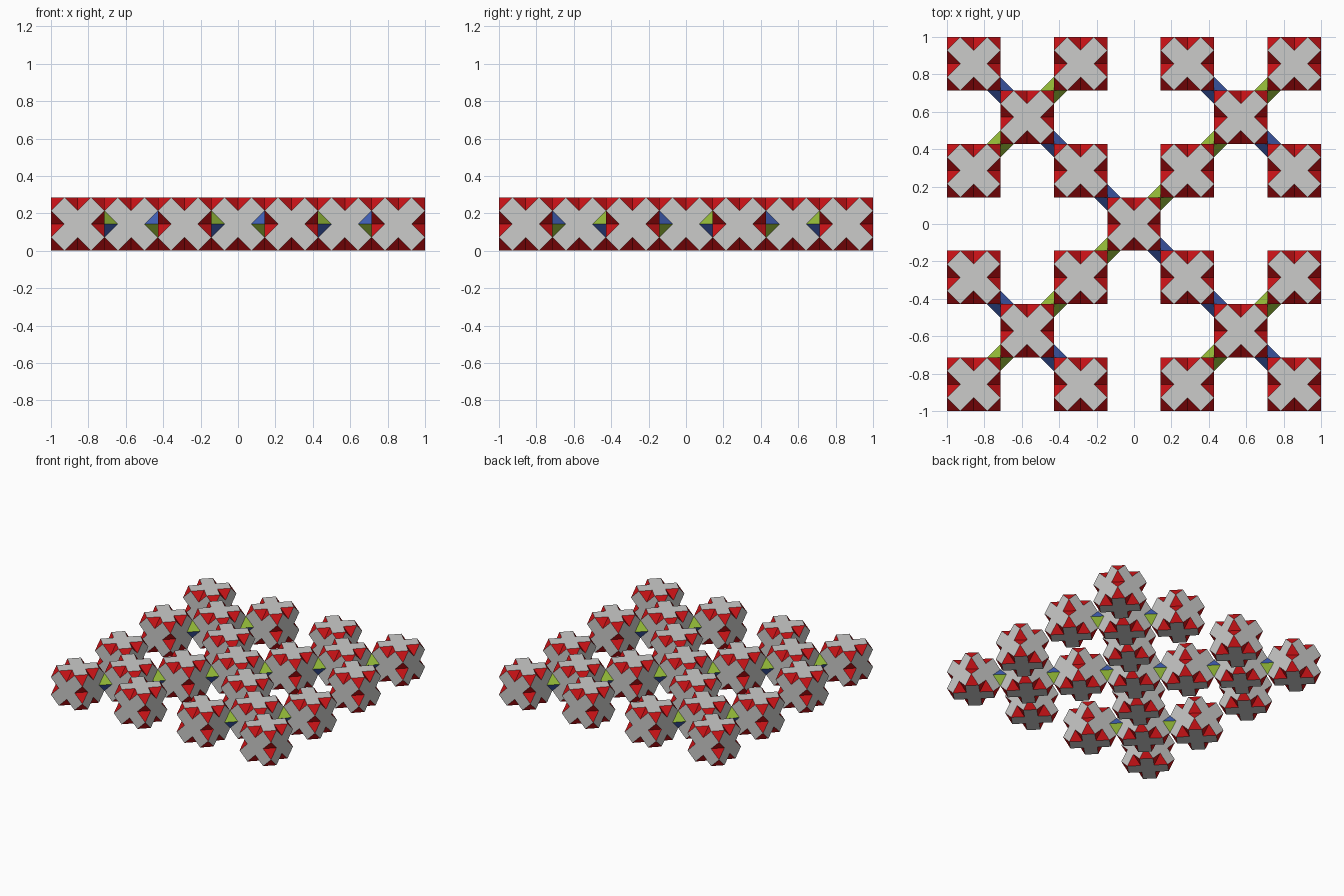
import bpy, bmesh
from itertools import product
from mathutils import Vector

default = bpy.data.objects.get("Cube")
if default:
    bpy.data.objects.remove(default)

SIZE = 2 / 7          # width of one block
U = SIZE / 4          # notch depth and connector radius


def material(name, rgb):
    m = bpy.data.materials.new(name)
    m.use_nodes = True
    m.diffuse_color = (*rgb, 1)
    bsdf = next(n for n in m.node_tree.nodes if n.type == 'BSDF_PRINCIPLED')
    bsdf.inputs["Base Color"].default_value = (*rgb, 1)
    bsdf.inputs["Roughness"].default_value = 0.7
    return m


grey = material("light_grey", (0.60, 0.60, 0.59))
red = material("red", (0.60, 0.006, 0.008))
blue = material("blue", (0.055, 0.12, 0.48))
green = material("green", (0.30, 0.50, 0.04))


def build_mesh(name, polygons, mats, rule):
    """Weld polygons (in units of U) into a closed mesh, colouring faces by rule."""
    bm = bmesh.new()
    for poly in polygons:
        bm.faces.new([bm.verts.new(Vector(p) * U) for p in poly])
    bmesh.ops.remove_doubles(bm, verts=bm.verts, dist=1e-5)
    bmesh.ops.recalc_face_normals(bm, faces=bm.faces)
    for f in bm.faces:
        f.material_index = rule(f)
    mesh = bpy.data.meshes.new(name)
    bm.to_mesh(mesh)
    bm.free()
    for m in mats:
        mesh.materials.append(m)
    return mesh


def turn(p, k):
    """Cycle the axes of a point k times."""
    return p[-k:] + p[:-k] if k else p


# Block: cross-shaped sides, a two-faced notch in each edge, cut corners
CROSS = [(-1, 2), (0, 1), (1, 2), (2, 1), (1, 0), (2, -1),
         (1, -2), (0, -1), (-1, -2), (-2, -1), (-1, 0), (-2, 1)]
polys = []
for k in range(3):
    for a in (-1, 1):
        polys.append([turn((x, y, 2 * a), k) for x, y in CROSS])
    for a, b, c in product((-1, 1), repeat=3):
        notch = [(a, 2 * b, 2 * c), (0, b, 2 * c), (0, 2 * b, c)]
        polys.append([turn(p, k) for p in notch])
for a, b, c in product((-1, 1), repeat=3):
    polys.append([(a, 2 * b, 2 * c), (2 * a, b, 2 * c), (2 * a, 2 * b, c)])
block_mesh = build_mesh("block", polys, [grey, red],
                        lambda f: 0 if len(f.verts) > 3 else 1)

# Connector: octahedron with alternating face colours
octa = [[(a, 0, 0), (0, b, 0), (0, 0, c)] for a, b, c in product((-1, 1), repeat=3)]


def octant_rule(f):
    c = f.calc_center_median()
    return 0 if c.x * c.y * c.z > 0 else 1


connector_mesh = build_mesh("connector", octa, [blue, green], octant_rule)


def place(name, mesh, x, y):
    ob = bpy.data.objects.new(name, mesh)
    ob.location = (x * SIZE, y * SIZE, SIZE / 2)
    bpy.context.collection.objects.link(ob)


# Outer grid of blocks
for x, y in product((-3, -1, 1, 3), repeat=2):
    place("grid_block", block_mesh, x, y)

# Linking blocks, each with four connectors on its upright edges
for x, y in [(0, 0)] + list(product((-2, 2), repeat=2)):
    place("link_block", block_mesh, x, y)
    for a, b in product((-0.5, 0.5), repeat=2):
        place("connector", connector_mesh, x + a, y + b)
